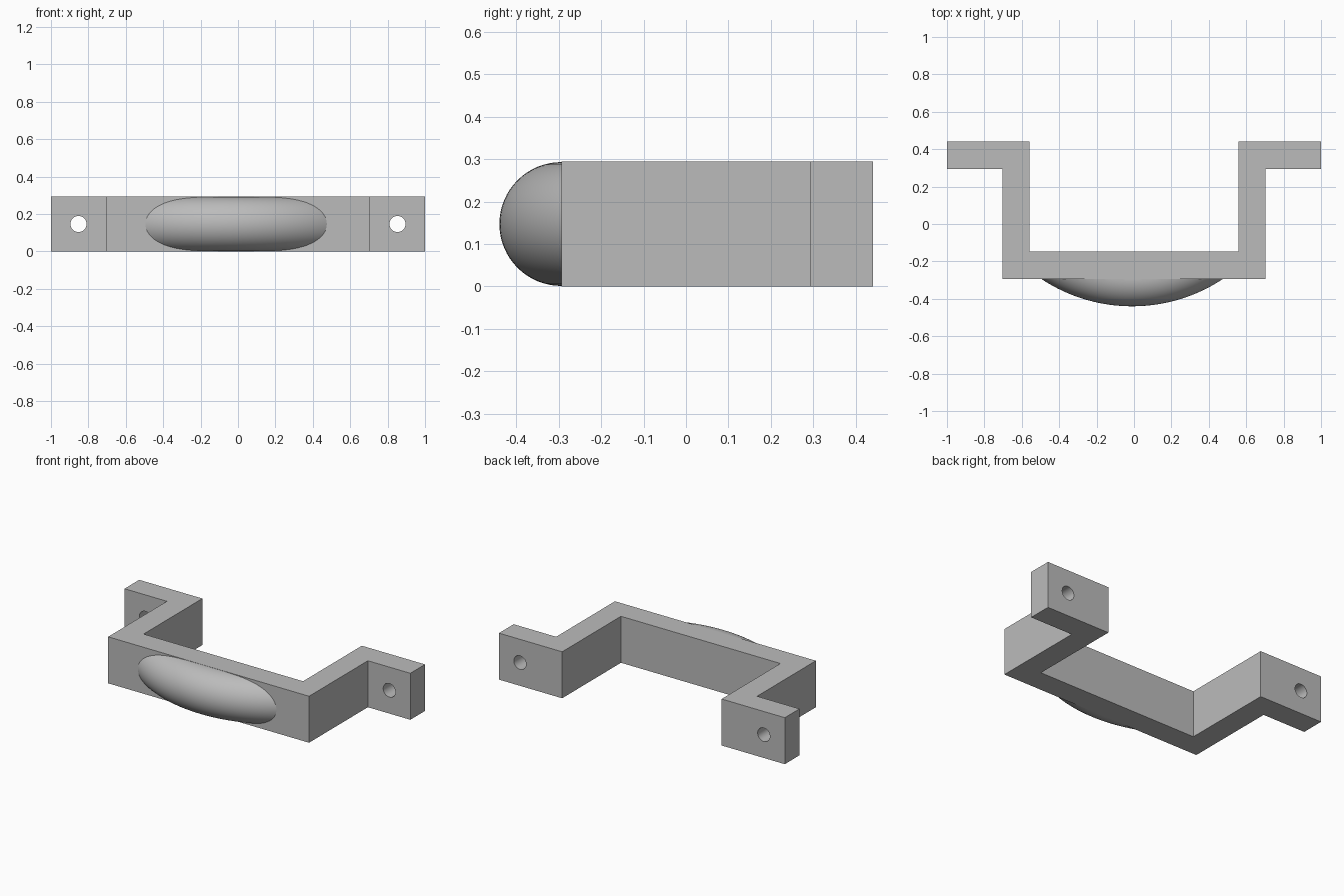
import bpy
import bmesh
from mathutils import Matrix, Vector
from math import pi

if "Cube" in bpy.data.objects:
    bpy.data.objects.remove(bpy.data.objects["Cube"])

U = 0.147            # bar thickness
HEIGHT = 2 * U
LEG_OUT, LEG_IN = 0.703, 0.558

metal = bpy.data.materials.new("plain grey")
metal.use_nodes = True
GREY = (0.5, 0.5, 0.5, 1)
metal.diffuse_color = GREY
metal.node_tree.nodes["Principled BSDF"].inputs["Base Color"].default_value = GREY


def make_object(name, bm):
    bmesh.ops.recalc_face_normals(bm, faces=bm.faces)
    mesh = bpy.data.meshes.new(name)
    bm.to_mesh(mesh)
    bm.free()
    mesh.materials.append(metal)
    obj = bpy.data.objects.new(name, mesh)
    bpy.context.collection.objects.link(obj)
    return obj


def smooth(obj):
    bpy.ops.object.select_all(action='DESELECT')
    obj.select_set(True)
    bpy.context.view_layer.objects.active = obj
    bpy.ops.object.shade_smooth_by_angle(angle=pi / 6)


# Bracket: half outline mirrored across x, extruded upward
half = [(LEG_OUT, -2 * U), (LEG_OUT, 2 * U), (1, 2 * U),
        (1, 3 * U), (LEG_IN, 3 * U), (LEG_IN, -U)]
outline = half + [(-x, y) for x, y in reversed(half)]
bm = bmesh.new()
base = bm.faces.new([bm.verts.new((x, y, 0)) for x, y in outline])
top = bmesh.ops.extrude_face_region(bm, geom=[base])
bmesh.ops.translate(bm, vec=(0, 0, HEIGHT),
                    verts=[v for v in top["geom"] if isinstance(v, bmesh.types.BMVert)])
bracket = make_object("handle_bracket", bm)

# Screw holes through both feet
bm = bmesh.new()
for side in (-1, 1):
    place = Matrix.Translation((side * (1 - U), 2.5 * U, U)) @ Matrix.Rotation(pi / 2, 4, 'X')
    bmesh.ops.create_cone(bm, cap_ends=True, segments=40, radius1=0.043,
                          radius2=0.043, depth=2 * U, matrix=place)
cutter = make_object("hole_cutter", bm)
cutter.hide_render = True
cut = bracket.modifiers.new("screw_holes", 'BOOLEAN')
cut.operation = 'DIFFERENCE'
cut.solver = 'EXACT'
cut.object = cutter
bpy.context.view_layer.objects.active = bracket
bpy.ops.object.modifier_apply(modifier=cut.name)
bpy.data.objects.remove(cutter)
smooth(bracket)

# Curved grip: a ring segment trimmed just inside the front of the bar
RING = 0.733
TUBE = U - 0.001
centre = Vector((-0.01, RING - 2 * U, U))
bm = bmesh.new()
ring = bmesh.ops.create_circle(bm, segments=64, radius=TUBE,
                               matrix=Matrix.Translation(centre - Vector((0, RING, 0)))
                               @ Matrix.Rotation(pi / 2, 4, 'Y'))
bmesh.ops.rotate(bm, verts=bm.verts, cent=centre, matrix=Matrix.Rotation(-pi / 3, 3, 'Z'))
bmesh.ops.spin(bm, geom=bm.verts[:] + bm.edges[:], cent=centre, axis=(0, 0, 1),
               angle=2 * pi / 3, steps=80)
trim = bmesh.ops.bisect_plane(bm, geom=bm.verts[:] + bm.edges[:] + bm.faces[:],
                              plane_co=(0, -2 * U + 0.002, 0), plane_no=(0, 1, 0),
                              clear_outer=True)
rim = [e for e in bm.edges if e.is_boundary]
bmesh.ops.edgeloop_fill(bm, edges=rim)
smooth(make_object("curved_grip", bm))
